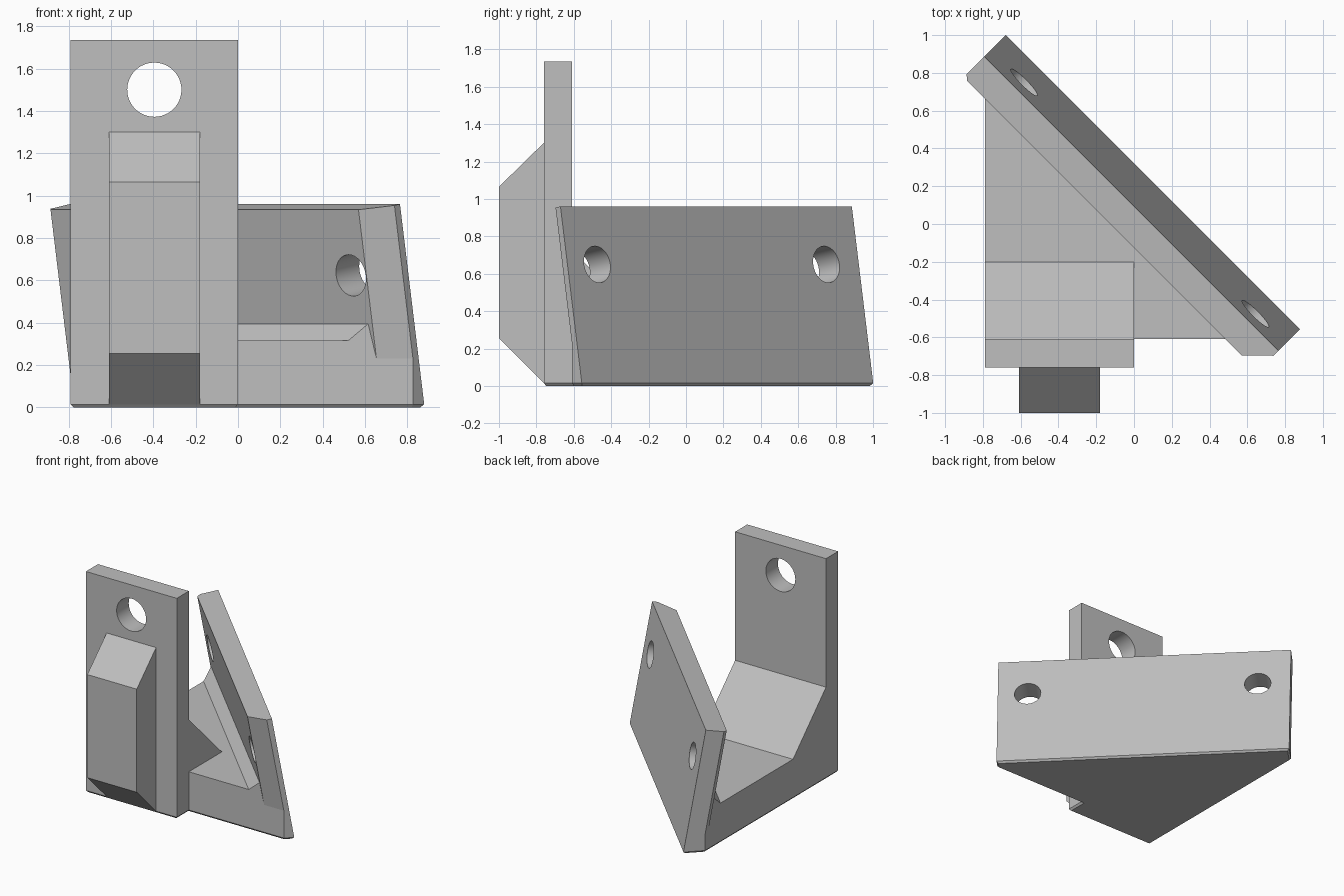
import bpy, bmesh
from mathutils import Vector

old = bpy.data.objects.get("Cube")
if old:
    bpy.data.objects.remove(old, do_unlink=True)

grey = bpy.data.materials.new("plain grey")
grey.use_nodes = True
grey.diffuse_color = (0.52, 0.52, 0.52, 1)
grey.node_tree.nodes["Principled BSDF"].inputs["Base Color"].default_value = grey.diffuse_color

# Shared dimensions
LEFT, FRONT, BACK = -0.79, -0.76, -0.61      # upright plate limits
FOOT, FLOOR = 0.015, 0.315                   # bottom chamfer and floor heights
LEAN = Vector((-0.121, -0.121, 1))           # direction the panel leans in
PANEL_TOP = Vector((0.0465, 0.0465, 0.96))   # point on the panel's upper outer edge


def prism(name, profile, place):
    """Solid between two copies of a profile; place(u, v, end) gives each point."""
    bm = bmesh.new()
    rings = [[bm.verts.new(place(u, v, end)) for u, v in profile] for end in (0, 1)]
    bm.faces.new(rings[0])
    bm.faces.new(rings[1])
    n = len(profile)
    for i in range(n):
        j = (i + 1) % n
        bm.faces.new((rings[0][i], rings[0][j], rings[1][j], rings[1][i]))
    bmesh.ops.recalc_face_normals(bm, faces=bm.faces)
    return finish(name, bm)


def finish(name, bm):
    mesh = bpy.data.meshes.new(name)
    bm.to_mesh(mesh)
    bm.free()
    mesh.materials.append(grey)
    obj = bpy.data.objects.new(name, mesh)
    bpy.context.collection.objects.link(obj)
    return obj


def upright(z0, z1):
    return lambda u, v, end: (u, v, z1 if end else z0)


def across(x0, x1):
    return lambda u, v, end: (x1 if end else x0, u, v)


def drill(obj, centre, axis, radius):
    """Cut a round hole through an object."""
    bm = bmesh.new()
    bmesh.ops.create_cone(bm, cap_ends=True, segments=48, radius1=radius,
                          radius2=radius, depth=0.6)
    cutter = finish("hole_cutter", bm)
    cutter.hide_render = True
    cutter.rotation_euler = Vector(axis).to_track_quat('Z', 'Y').to_euler()
    cutter.location = centre
    mod = obj.modifiers.new("hole", 'BOOLEAN')
    mod.operation, mod.solver, mod.object = 'DIFFERENCE', 'EXACT', cutter
    bpy.context.view_layer.objects.active = obj
    bpy.ops.object.modifier_apply(modifier=mod.name)
    bpy.data.objects.remove(cutter, do_unlink=True)


# Three-cornered base, its back face leaning with the panel
footprint = [(LEFT, FRONT), (0, FRONT), (0, BACK), (0.826, BACK),
             (0.879, -0.557), (-0.679, 1.001), (LEFT, 0.89)]


def place_base(u, v, end):
    point = Vector((u, v, FOOT))
    if end:
        point += (LEAN if u + v > 0.3 else Vector((0, 0, 1))) * (FLOOR - FOOT)
    return point


base = prism("base", footprint, place_base)

# Chamfer around the underside of the base
bm = bmesh.new()
bm.from_mesh(base.data)
bm.faces.ensure_lookup_table()
under = min(bm.faces, key=lambda f: f.calc_center_median().z)
bmesh.ops.inset_individual(bm, faces=[under], thickness=0.013, use_even_offset=True)
for vert in under.verts:
    vert.co.z = 0
bm.to_mesh(base.data)
bm.free()

# Upright plate with its hole
plate = prism("upright_plate", [(LEFT, FRONT), (0, FRONT), (0, BACK), (LEFT, BACK)],
              upright(FOOT, 1.735))
drill(plate, (-0.395, -0.685, 1.5), (0, 1, 0), 0.128)

# Rib on the front of the plate
prism("front_rib", [(-0.74, 0.015), (FRONT, 0.015), (-1, 0.255), (-1, 1.065),
                    (FRONT, 1.3), (-0.74, 1.3)], across(-0.61, -0.18))

# Sloped gusset between plate and floor
prism("gusset", [(BACK, 0.2), (-0.2, 0.2), (-0.2, FLOOR), (BACK, 0.725)], across(LEFT, 0))

# Leaning diagonal panel with clipped ends
outline = [(0.879, -0.557), (-0.679, 1.001), (-0.774, 0.906), (-0.774, 0.87),
           (0.68, -0.584), (0.852, -0.584)]


def place_panel(u, v, end):
    point = Vector((u, v, FOOT))
    rise = LEAN.dot(PANEL_TOP - point) / LEAN.length_squared if end else 0.085
    return point + LEAN * rise


panel = prism("leaning_panel", outline, place_panel)
for x, y in ((0.643, -0.475), (-0.582, 0.75)):
    drill(panel, (x, y, 0.65), (1, 1, 0.242), 0.099)

# Chamfer strip where the floor meets the panel
prism("floor_chamfer", [(-0.09, FLOOR), (0.005, 0.395), (0.1, 0.25), (-0.09, 0.25)],
      lambda u, v, end: (u - BACK, BACK, v) if end else (LEFT, u - LEFT, v))

# Smooth hole walls, sharp edges elsewhere
bpy.ops.object.select_all(action='DESELECT')
for obj in (plate, panel):
    obj.select_set(True)
bpy.context.view_layer.objects.active = plate
bpy.ops.object.shade_smooth_by_angle()
